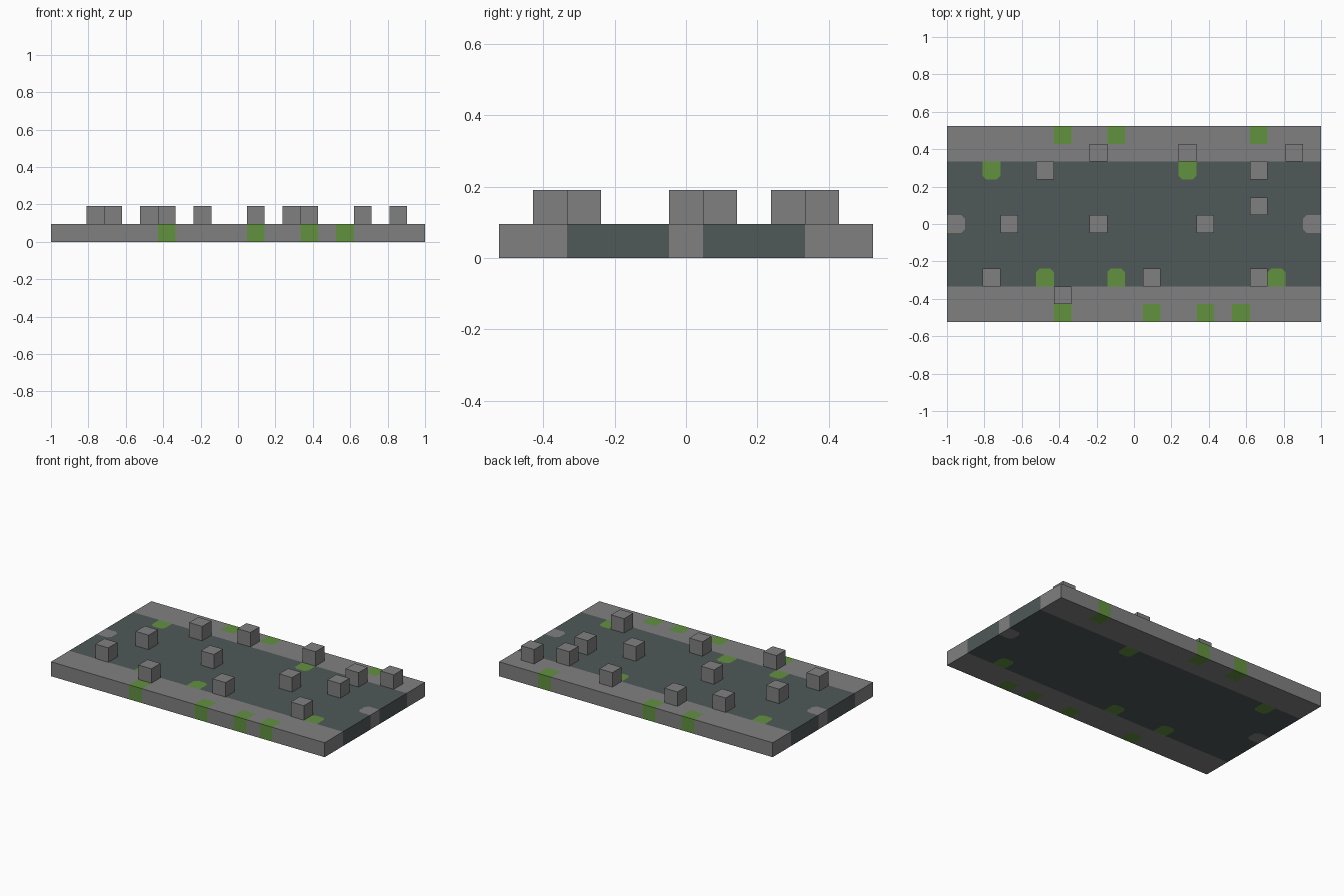
import bpy
import bmesh
from mathutils import Matrix, Vector

cube = bpy.data.objects.get("Cube")
if cube:
    bpy.data.objects.remove(cube, do_unlink=True)

HALF_X, HALF_Y = 10, 5          # cells either side of the centre
CELL = 2 / (2 * HALF_X + 1)
ROAD, STONE, GRASS = range(3)


def material(name, rgb):
    mat = bpy.data.materials.new(name)
    mat.use_nodes = True
    mat.diffuse_color = (*rgb, 1)
    mat.node_tree.nodes["Principled BSDF"].inputs["Base Color"].default_value = (*rgb, 1)
    return mat


materials = [material("dark asphalt", (0.08, 0.098, 0.098)),
             material("grey stone", (0.216, 0.216, 0.216)),
             material("moss green", (0.122, 0.283, 0.051))]


def add_object(name, bm, mats):
    mesh = bpy.data.meshes.new(name)
    bm.to_mesh(mesh)
    bm.free()
    for mat in mats:
        mesh.materials.append(mat)
    bpy.context.collection.objects.link(bpy.data.objects.new(name, mesh))


# Cells of moss, and cells carrying a block, as (column, row) from the centre
moss = {(-4, 5), (-1, 5), (7, 5), (-8, 3), (3, 3), (-5, -3), (-1, -3), (8, -3),
        (-4, -5), (1, -5), (4, -5), (6, -5)}
blocks = [(-2, 4), (3, 4), (9, 4), (-5, 3), (7, 3), (7, 1), (-7, 0), (-2, 0),
          (4, 0), (-8, -3), (1, -3), (7, -3), (-4, -4)]


def colour(i, j):
    if (i, j) in moss:
        return GRASS
    if abs(j) >= HALF_Y - 1 or (abs(i) == HALF_X and j == 0):
        return STONE
    return ROAD


def is_road(i, j):
    return abs(i) <= HALF_X and abs(j) <= HALF_Y and colour(i, j) == ROAD


# Slab: top, bottom and rim faces cell by cell
bm = bmesh.new()


def face(points, index):
    f = bm.faces.new([bm.verts.new(p) for p in points])
    f.material_index = index


def flat_cell(i, j, z):
    """One cell; corners of a patch that point into the road are cut off."""
    centre = Vector((i * CELL, j * CELL, z))
    h, cut = CELL / 2, CELL * 0.2
    c = colour(i, j)
    outline = []
    corners = [(-1, -1), (1, -1), (1, 1), (-1, 1)]
    for k, (sx, sy) in enumerate(corners):
        p = centre + Vector((sx * h, sy * h, 0))
        if c != ROAD and is_road(i + sx, j + sy) and is_road(i + sx, j) and is_road(i, j + sy):
            along_x, along_y = p - Vector((sx * cut, 0, 0)), p - Vector((0, sy * cut, 0))
            pair = [along_y, along_x] if k % 2 == 0 else [along_x, along_y]
            outline += pair
            tri = [pair[0], p, pair[1]]
            face(tri if z > 0 else tri[::-1], ROAD)
        else:
            outline.append(p)
    face(outline if z > 0 else outline[::-1], c)


for i in range(-HALF_X, HALF_X + 1):
    for j in range(-HALF_Y, HALF_Y + 1):
        flat_cell(i, j, CELL)
        flat_cell(i, j, 0)
        for dx, dy in [(1, 0), (-1, 0), (0, 1), (0, -1)]:
            if abs(i + dx) > HALF_X or abs(j + dy) > HALF_Y:
                mid = Vector(((i + dx / 2) * CELL, (j + dy / 2) * CELL, 0))
                side = Vector((-dy, dx, 0)) * CELL / 2
                up = Vector((0, 0, CELL))
                face([mid - side, mid + side, mid + side + up, mid - side + up], colour(i, j))

bmesh.ops.remove_doubles(bm, verts=bm.verts, dist=1e-5)
add_object("road_slab", bm, materials)

# Loose stone blocks standing on the slab
for n, (i, j) in enumerate(blocks, 1):
    bm = bmesh.new()
    place = Matrix.Translation((i * CELL, j * CELL, CELL * 1.5))
    bmesh.ops.create_cube(bm, size=CELL, matrix=place)
    add_object(f"stone_block_{n}", bm, [materials[STONE]])
